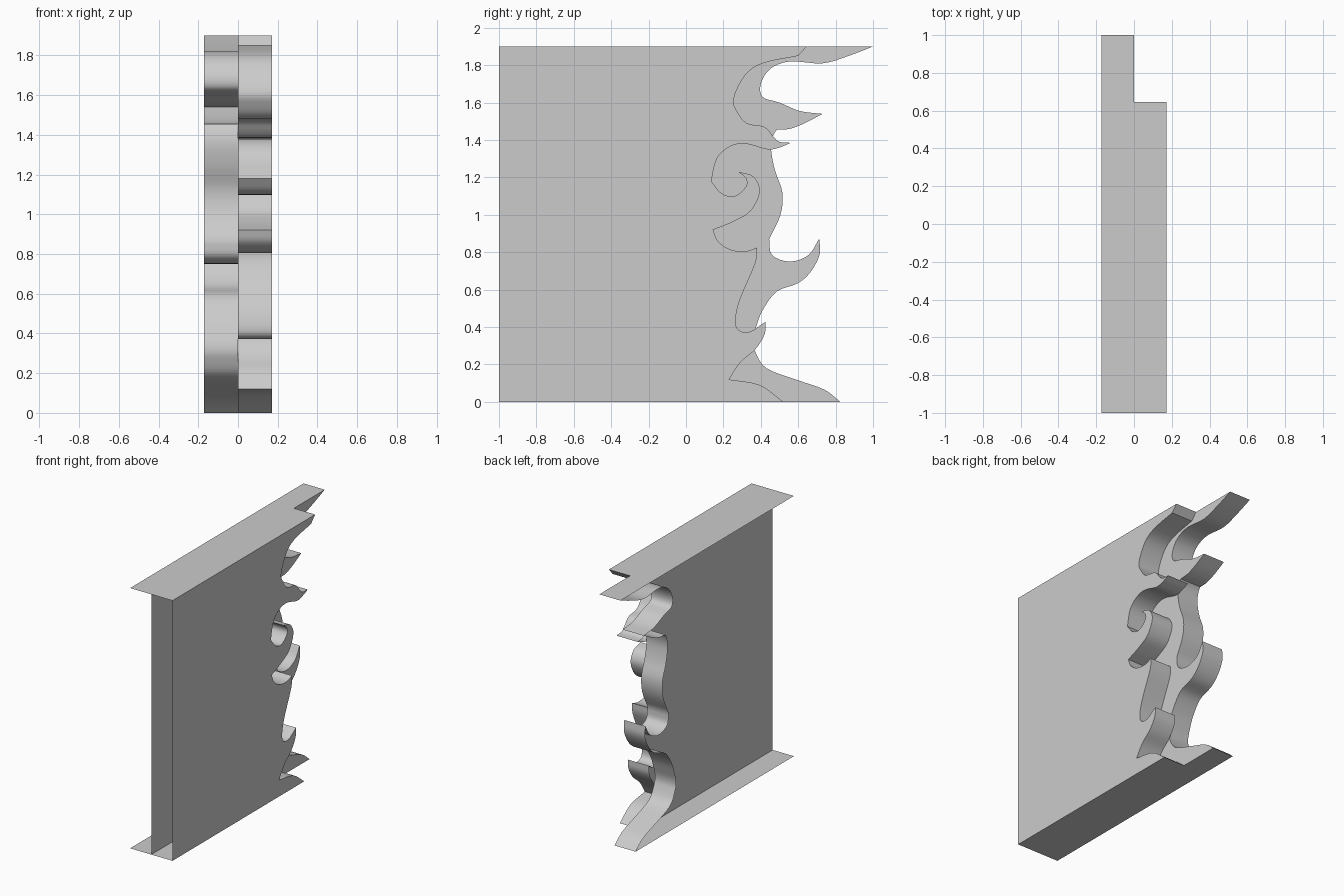
import bpy, bmesh
from mathutils import Vector

DEPTH, HEIGHT, STEPS = 0.171, 1.9, 4


def smooth_arc(pts):
    """Catmull-Rom curve through the points of one arc."""
    p = [Vector(q) for q in pts]
    p = [p[0] * 2 - p[1]] + p + [p[-1] * 2 - p[-2]]
    out = []
    for a, b, c, d in zip(p, p[1:], p[2:], p[3:]):
        for k in range(STEPS):
            t = k / STEPS
            out.append(0.5 * (2 * b + (c - a) * t + (2 * a - 5 * b + 4 * c - d) * t * t
                              + (3 * b - a - 3 * c + d) * t ** 3))
    return out + [p[-2]]


def layer(name, x_face, arcs):
    """Flat sheet with a ragged end and a rim running back from it; open at y = -1."""
    path = [Vector((-1, HEIGHT))]
    for arc in arcs:
        pts = smooth_arc(arc)
        path += pts[1:] if (path[-1] - pts[0]).length < 1e-5 else pts
    path.append(Vector((-1, 0)))
    bm = bmesh.new()
    front = [bm.verts.new((x_face, y, z)) for y, z in path]
    back = [bm.verts.new((x_face - DEPTH, y, z)) for y, z in path]
    bm.faces.new(front[::-1])
    for i in range(len(path) - 1):
        bm.faces.new((front[i], front[i + 1], back[i + 1], back[i]))
    mesh = bpy.data.meshes.new(name)
    bm.to_mesh(mesh)
    bm.free()
    ob = bpy.data.objects.new(name, mesh)
    bpy.context.collection.objects.link(ob)
    bpy.ops.object.select_all(action='DESELECT')
    ob.select_set(True)
    bpy.context.view_layer.objects.active = ob
    bpy.ops.object.shade_smooth_by_angle(angle=0.6)


# Rear sheet: arcs run from top to bottom, breaking at each sharp tip
layer("rear_layer", 0.0, [
    [(1.0, 1.9), (.87, 1.85), (.73, 1.81), (.555, 1.82), (.45, 1.78), (.40, 1.70),
     (.41, 1.63), (.50, 1.6), (.61, 1.555), (.73, 1.54)],
    [(.73, 1.54), (.635, 1.49), (.555, 1.46), (.485, 1.455)],
    [(.485, 1.455), (.465, 1.42), (.455, 1.35), (.475, 1.24), (.515, 1.12), (.505, 1.0),
     (.445, .87)],
    [(.445, .87), (.46, .785), (.555, .75), (.655, .785), (.712, .873)],
    [(.712, .873), (.715, .79), (.67, .70), (.60, .635), (.485, .59), (.41, .49),
     (.375, .40), (.358, .33), (.37, .27), (.43, .18), (.60, .115), (.74, .065), (.825, 0)],
])

# Front sheet with the curled hook
layer("front_layer", DEPTH, [
    [(.645, 1.9), (.60, 1.85)],
    [(.60, 1.85), (.41, 1.81), (.315, 1.745), (.255, 1.62), (.275, 1.55), (.325, 1.49),
     (.42, 1.47), (.465, 1.42), (.50, 1.39), (.56, 1.385)],
    [(.56, 1.385), (.50, 1.36), (.435, 1.35), (.32, 1.38), (.235, 1.365), (.165, 1.30),
     (.135, 1.18)],
    [(.135, 1.18), (.19, 1.115), (.26, 1.1), (.32, 1.15), (.32, 1.195), (.28, 1.23)],
    [(.28, 1.23), (.36, 1.205), (.395, 1.125), (.345, 1.02), (.245, .96), (.145, .92)],
    [(.145, .92), (.17, .86), (.235, .815), (.315, .805), (.38, .825)],
    [(.38, .825), (.37, .74), (.29, .55), (.265, .44), (.28, .385), (.34, .375),
     (.425, .428)],
    [(.425, .428), (.42, .36), (.37, .28), (.29, .21), (.23, .12)],
    [(.23, .12), (.395, .09), (.52, 0)],
])
